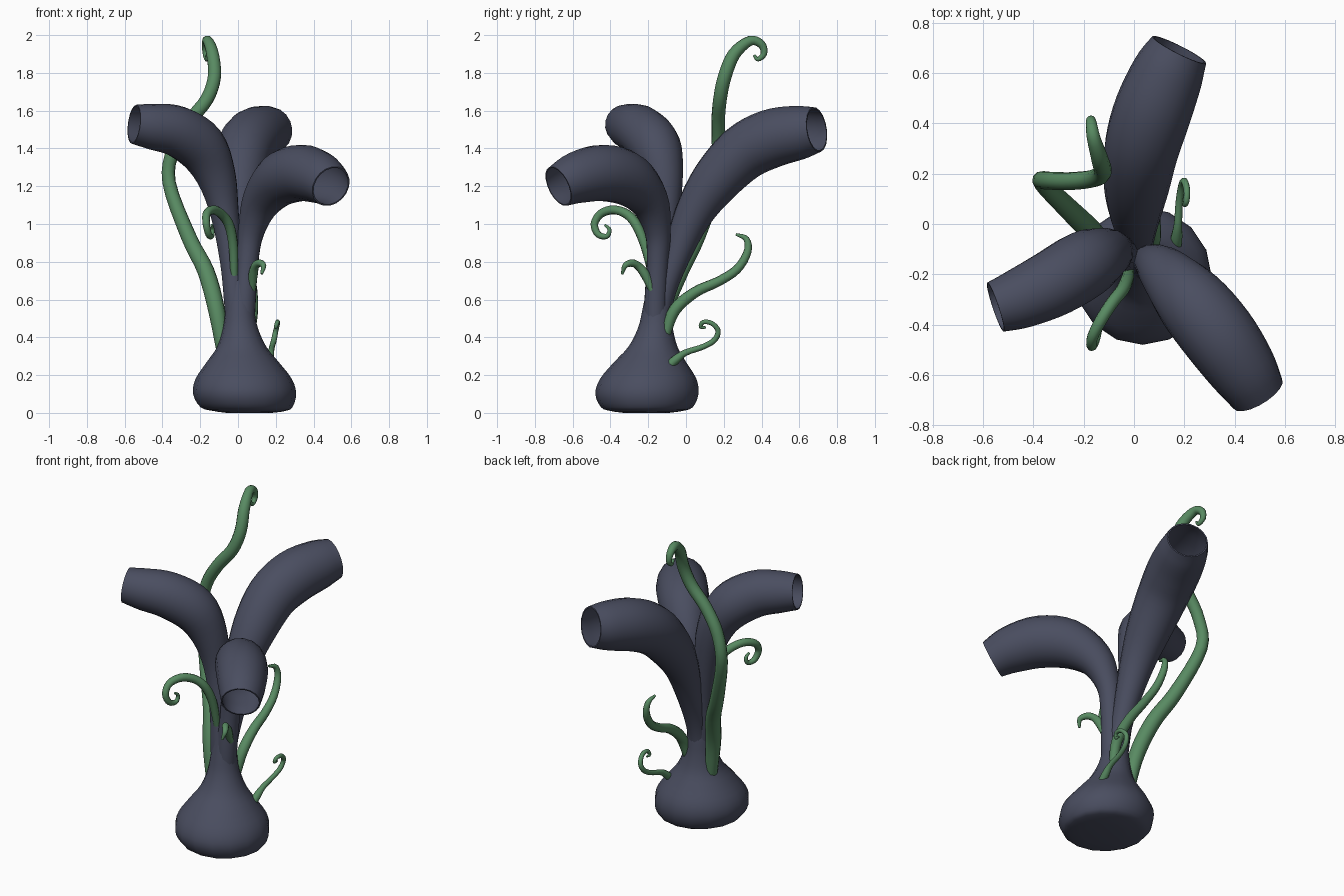
import bpy, bmesh, math
from mathutils import Vector


def material(name, rgb):
    m = bpy.data.materials.new(name)
    m.diffuse_color = (*rgb, 1)
    return m


SLATE = material("dark_slate", (0.068, 0.075, 0.117))
GREEN = material("leaf_green", (0.098, 0.255, 0.122))


def spline(pts, steps):
    """Catmull-Rom through (x, y, z, radius) points."""
    p = [Vector(q) for q in pts]
    p = [2 * p[0] - p[1]] + p + [2 * p[-1] - p[-2]]
    out = []
    for i in range(1, len(p) - 2):
        a, b, c, d = p[i - 1:i + 3]
        for s in range(steps):
            t = s / steps
            out.append(0.5 * (2 * b + (c - a) * t + (2 * a - 5 * b + 4 * c - d) * t * t
                              + (3 * b - a - 3 * c + d) * t ** 3))
    out.append(p[-2])
    return out


def sweep(name, pts, mat, sides, steps=4, hollow=0, upright=False):
    """Round tube along a path; hollow = how many rings the mouth goes back inside."""
    path = spline(pts, steps)
    pos = [q.to_3d() for q in path]
    n = len(pos)
    bm = bmesh.new()
    frames = []
    side = None
    for i in range(n):
        tan = (pos[min(i + 1, n - 1)] - pos[max(i - 1, 0)]).normalized()
        if upright:
            tan = Vector((0, 0, 1))
        if side is None:
            side = tan.orthogonal()
        side = (side - tan * side.dot(tan)).normalized()
        frames.append((pos[i], side.copy(), tan.cross(side), path[i][3]))

    def ring(f, k=1.0):
        c, u, v, r = f
        return [bm.verts.new(c + (u * math.cos(a) + v * math.sin(a)) * r * k)
                for a in (2 * math.pi * j / sides for j in range(sides))]

    rings = [ring(f) for f in frames]
    for i in range(hollow):
        rings.append(ring(frames[n - 1 - i], 0.93))
    for a, b in zip(rings, rings[1:]):
        for j in range(sides):
            k = (j + 1) % sides
            bm.faces.new((a[j], a[k], b[k], b[j]))
    bm.faces.new(rings[0][::-1])
    bm.faces.new(rings[-1])
    bmesh.ops.recalc_face_normals(bm, faces=bm.faces)
    me = bpy.data.meshes.new(name)
    bm.to_mesh(me)
    bm.free()
    me.materials.append(mat)
    ob = bpy.data.objects.new(name, me)
    bpy.context.collection.objects.link(ob)
    bpy.context.view_layer.objects.active = ob
    ob.select_set(True)
    bpy.ops.object.shade_smooth_by_angle(angle=math.radians(50))
    ob.select_set(False)


# Bulbous base narrowing into the stem
sweep("base_bulb", [
    (0.06, -0.21, 0.0, 0.12), (0.06, -0.21, 0.01, 0.19), (0.045, -0.207, 0.03, 0.243),
    (0.035, -0.207, 0.10, 0.273), (0.03, -0.2, 0.18, 0.255), (0.025, -0.19, 0.27, 0.19),
    (0.02, -0.175, 0.35, 0.13), (0.013, -0.162, 0.45, 0.092), (0.01, -0.155, 0.55, 0.075),
    (0.01, -0.15, 0.7, 0.05)], SLATE, 16, 3, upright=True)

# Three open-mouthed tubes
sweep("left_tube", [
    (0.0, -0.16, 0.4, 0.06), (-0.015, -0.15, 0.6, 0.06), (-0.035, -0.13, 0.8, 0.06),
    (-0.07, -0.11, 1.05, 0.075), (-0.115, -0.12, 1.25, 0.105), (-0.195, -0.16, 1.405, 0.135),
    (-0.32, -0.235, 1.49, 0.135), (-0.45, -0.295, 1.515, 0.122),
    (-0.55, -0.33, 1.528, 0.104)], SLATE, 18, 4, hollow=13)
sweep("front_tube", [
    (0.025, -0.165, 0.4, 0.06), (0.035, -0.16, 0.6, 0.06), (0.05, -0.15, 0.8, 0.058),
    (0.07, -0.15, 0.96, 0.07), (0.125, -0.195, 1.12, 0.105), (0.225, -0.305, 1.235, 0.142),
    (0.335, -0.44, 1.27, 0.15), (0.43, -0.575, 1.245, 0.137),
    (0.492, -0.675, 1.2, 0.113)], SLATE, 18, 4, hollow=13)
sweep("back_tube", [
    (0.01, -0.155, 0.4, 0.06), (0.01, -0.125, 0.6, 0.06), (0.01, -0.06, 0.8, 0.07),
    (0.005, 0.035, 1.04, 0.1), (0.01, 0.15, 1.22, 0.13), (0.03, 0.3, 1.375, 0.149),
    (0.075, 0.45, 1.452, 0.155), (0.135, 0.6, 1.485, 0.143),
    (0.18, 0.692, 1.5, 0.12)], SLATE, 18, 4, hollow=13)

# Curling tendrils
sweep("tall_tendril", [
    (-0.08, -0.14, 0.33, 0.035), (-0.115, -0.11, 0.55, 0.045), (-0.17, -0.03, 0.75, 0.046),
    (-0.26, 0.06, 0.93, 0.042), (-0.365, 0.165, 1.22, 0.036), (-0.34, 0.172, 1.4, 0.036),
    (-0.26, 0.17, 1.54, 0.036), (-0.165, 0.18, 1.66, 0.036), (-0.125, 0.205, 1.78, 0.036),
    (-0.135, 0.255, 1.9, 0.034), (-0.16, 0.34, 1.97, 0.027), (-0.17, 0.4, 1.95, 0.022),
    (-0.17, 0.412, 1.9, 0.017), (-0.165, 0.38, 1.872, 0.012),
    (-0.165, 0.36, 1.895, 0.007)], GREEN, 10)
sweep("front_tendril", [
    (-0.02, -0.18, 0.73, 0.02), (-0.025, -0.215, 0.88, 0.025), (-0.045, -0.26, 0.99, 0.026),
    (-0.085, -0.31, 1.05, 0.025), (-0.13, -0.38, 1.075, 0.024), (-0.165, -0.45, 1.055, 0.022),
    (-0.168, -0.485, 1.0, 0.02), (-0.155, -0.465, 0.945, 0.018), (-0.14, -0.42, 0.935, 0.014),
    (-0.135, -0.405, 0.97, 0.011), (-0.14, -0.43, 0.995, 0.007)], GREEN, 10)
sweep("small_tendril", [
    (0.075, -0.18, 0.65, 0.018), (0.08, -0.215, 0.73, 0.025), (0.09, -0.25, 0.775, 0.022),
    (0.112, -0.285, 0.793, 0.02), (0.135, -0.322, 0.78, 0.015),
    (0.125, -0.338, 0.735, 0.007)], GREEN, 10)
sweep("back_tendril", [
    (0.065, -0.11, 0.41, 0.025), (0.075, -0.06, 0.545, 0.032), (0.075, 0.05, 0.64, 0.029),
    (0.07, 0.17, 0.695, 0.026), (0.06, 0.27, 0.76, 0.024), (0.05, 0.325, 0.85, 0.021),
    (0.04, 0.32, 0.92, 0.016), (0.03, 0.265, 0.945, 0.007)], GREEN, 10)
sweep("low_tendril", [
    (0.165, -0.09, 0.25, 0.024), (0.17, -0.05, 0.285, 0.023), (0.175, 0.0, 0.32, 0.017),
    (0.18, 0.09, 0.35, 0.015), (0.19, 0.15, 0.385, 0.015), (0.2, 0.17, 0.435, 0.014),
    (0.21, 0.135, 0.475, 0.013), (0.208, 0.09, 0.48, 0.012), (0.2, 0.078, 0.455, 0.01),
    (0.2, 0.105, 0.452, 0.006)], GREEN, 10)
